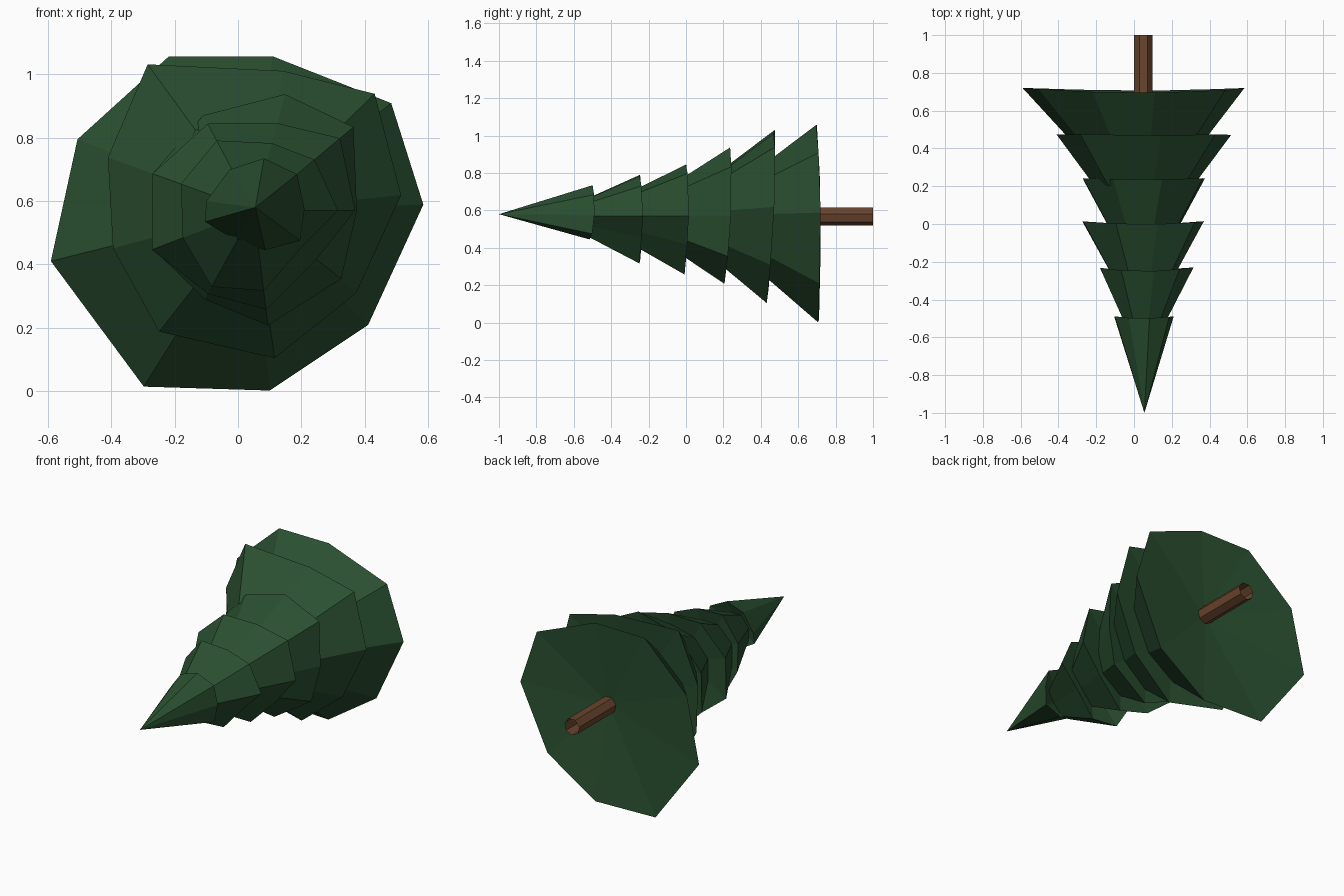
import bpy, bmesh, math

if "Cube" in bpy.data.objects:
    bpy.data.objects.remove(bpy.data.objects["Cube"])

CX, CZ = 0.05, 0.57   # the tree lies along y on this axis


def material(name, rgb):
    m = bpy.data.materials.new(name)
    m.diffuse_color = (*rgb, 1)
    m.use_nodes = True
    m.node_tree.nodes["Principled BSDF"].inputs["Base Color"].default_value = m.diffuse_color
    return m


def finish(name, bm, mat):
    bmesh.ops.recalc_face_normals(bm, faces=bm.faces)
    me = bpy.data.meshes.new(name)
    bm.to_mesh(me)
    bm.free()
    me.materials.append(mat)
    ob = bpy.data.objects.new(name, me)
    bpy.context.collection.objects.link(ob)


def ring(bm, y, radii, angles, scale=1, tilt=0, wave=0):
    verts = []
    for r, a in zip(radii, angles):
        t = math.radians(a)
        dz = r * scale * math.sin(t)
        dy = tilt * dz + wave * math.cos(2 * t)   # lean and ripple of the rim
        verts.append(bm.verts.new((CX + r * scale * math.cos(t), y + dy, CZ + dz)))
    return verts


def bridge(bm, a, b):
    n = len(a)
    for i in range(n):
        j = (i + 1) % n
        bm.faces.new((a[i], a[j], b[j], b[i]))


def fan(bm, loop, point):
    c = bm.verts.new(point)
    for i in range(len(loop)):
        bm.faces.new((loop[i], loop[(i + 1) % len(loop)], c))


green = material("pine green", (0.023, 0.079, 0.030))
brown = material("bark brown", (0.14, 0.058, 0.026))

# Irregular nine-sided tiers: start y, rim y, inner scale, tilt, angles, rim radii
MID = [0, 40, 75, 118, 160, 201, 241, 277, 322]
LOW = [6, 44, 78, 126, 160, 195, 232, 278, 321]
BASE = [2, 38, 83, 119, 158, 194, 238, 275, 315]
TIP = [2, 40, 79, 121, 169, 193, 239, 286, 327]
TIERS = [
    (-1.00, -0.50, 0.00, 0.06, TIP, [.16, .178, .168, .15, .153, .158, .11, .13, .174]),
    (-0.55, -0.24, 0.38, 0.00, MID, [.265, .25, .22, .25, .245, .24, .275, .255, .19]),
    (-0.28, 0.005, 0.50, 0.01, MID, [.32, .355, .285, .31, .34, .345, .30, .315, .25]),
    (-0.03, 0.23, 0.55, 0.04, MID, [.325, .41, .38, .34, .34, .34, .32, .365, .35]),
    (0.19, 0.46, 0.55, 0.04, LOW, [.467, .53, .45, .57, .49, .46, .485, .47, .415]),
    (0.42, 0.71, 0.57, -0.01, BASE, [.535, .55, .49, .555, .60, .66, .655, .57, .51]),
]

# Foliage tiers, each with a shallow hollow underside
for k, (y0, y1, inner, tilt, angles, radii) in enumerate(TIERS):
    bm = bmesh.new()
    rim = ring(bm, y1, radii, angles, 1, tilt, 0.01)
    if inner == 0:
        fan(bm, rim, (CX + 0.005, y0, CZ + 0.01))
    else:
        bridge(bm, ring(bm, y0, radii, angles, inner, tilt), rim)
    fan(bm, rim, (CX, y1 - 0.06, CZ))
    finish(f"foliage_tier_{k + 1}", bm, green)

# Trunk: open seven-sided tube
bm = bmesh.new()
sides = [i * 360 / 7 + 13 for i in range(7)]
bridge(bm, ring(bm, 0.62, [0.05] * 7, sides), ring(bm, 1.0, [0.05] * 7, sides))
finish("trunk", bm, brown)
